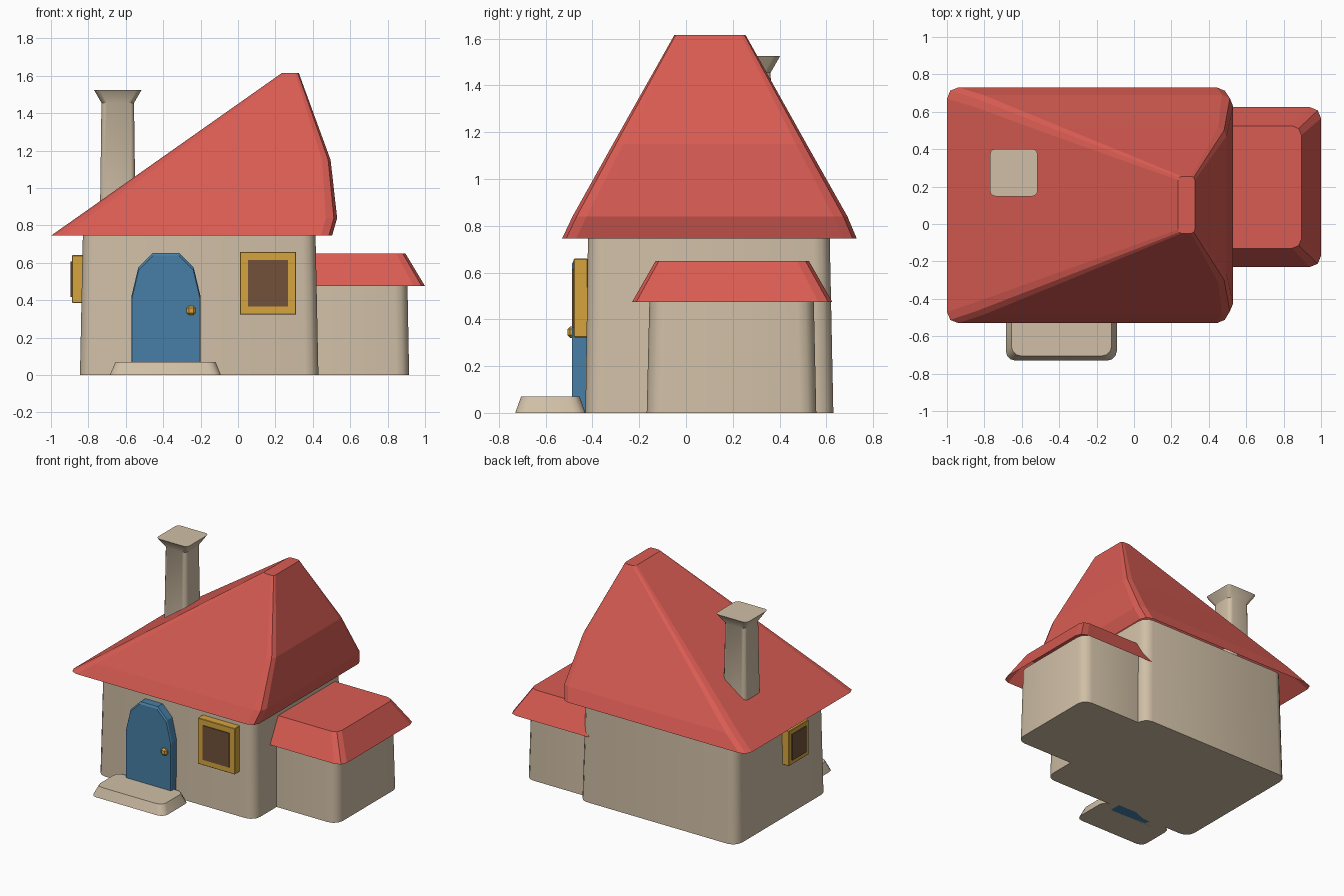
import bpy, bmesh, math

if "Cube" in bpy.data.objects:
    bpy.data.objects.remove(bpy.data.objects["Cube"])


def material(name, r, g, b):
    lin = [((c / 255 + 0.055) / 1.055) ** 2.4 for c in (r, g, b)]
    m = bpy.data.materials.new(name)
    m.diffuse_color = (*lin, 1)
    m.use_nodes = True
    m.node_tree.nodes["Principled BSDF"].inputs["Base Color"].default_value = m.diffuse_color
    return m


PLASTER = material("beige plaster", 208, 191, 166)
RED = material("red roof", 217, 92, 83)
BLUE = material("blue door paint", 71, 127, 166)
GOLD = material("ochre trim", 214, 165, 62)
BROWN = material("brown pane", 114, 81, 58)


def finish(name, bm, mat, smooth=False):
    bmesh.ops.recalc_face_normals(bm, faces=bm.faces)
    mesh = bpy.data.meshes.new(name)
    bm.to_mesh(mesh)
    bm.free()
    mesh.materials.append(mat)
    if smooth:
        mesh.shade_smooth()
        mesh.set_sharp_from_angle(angle=math.radians(31))
    obj = bpy.data.objects.new(name, mesh)
    bpy.context.collection.objects.link(obj)
    return obj


def rounded_ring(x0, x1, y0, y1, r, segs):
    pts = []
    for k, (cx, cy) in enumerate([(x1 - r, y1 - r), (x0 + r, y1 - r),
                                  (x0 + r, y0 + r), (x1 - r, y0 + r)]):
        for i in range(segs + 1):
            a = math.pi / 2 * (k + i / segs)
            pts.append((cx + r * math.cos(a), cy + r * math.sin(a)))
    return pts


def loft(name, rings, mat, segs=3, bottom=True, smooth=True):
    """Stack rounded rectangles given as (x0, x1, y0, y1, z, radius)."""
    bm = bmesh.new()
    loops = [[bm.verts.new((x, y, z)) for x, y in rounded_ring(x0, x1, y0, y1, r, segs)]
             for x0, x1, y0, y1, z, r in rings]
    n = len(loops[0])
    for a, b in zip(loops, loops[1:]):
        for i in range(n):
            j = (i + 1) % n
            bm.faces.new((a[i], a[j], b[j], b[i]))
    bm.faces.new(loops[-1])
    if bottom:
        bm.faces.new(loops[0][::-1])
    else:
        # open underside: orient with a temporary cap
        cap = bm.faces.new(loops[0][::-1])
        bmesh.ops.recalc_face_normals(bm, faces=bm.faces)
        bmesh.ops.delete(bm, geom=[cap], context='FACES_ONLY')
    return finish(name, bm, mat, smooth)


def box(name, lo, hi, mat, bevel=0.0):
    bm = bmesh.new()
    bmesh.ops.create_cube(bm, size=1)
    for v in bm.verts:
        v.co = [(l + h) / 2 + c * (h - l) for l, h, c in zip(lo, hi, v.co)]
    if bevel:
        bmesh.ops.bevel(bm, geom=bm.edges[:], offset=bevel, segments=1, affect='EDGES')
    return finish(name, bm, mat)


# Walls, slightly narrower at the top
loft("main_walls", [(-0.845, 0.43, -0.43, 0.63, 0, 0.07),
                    (-0.828, 0.413, -0.418, 0.613, 0.82, 0.07)], PLASTER)
loft("annex_walls", [(0.25, 0.915, -0.168, 0.557, 0, 0.07),
                     (0.25, 0.905, -0.155, 0.545, 0.54, 0.07)], PLASTER)

# Lopsided main roof: long slope on the left, bulging gable on the right
loft("main_roof", [(-1.0, 0.503, -0.53, 0.73, 0.745, 0.06),
                   (-0.865, 0.53, -0.485, 0.69, 0.84, 0.06),
                   (-0.425, 0.495, -0.312, 0.515, 1.15, 0.045),
                   (0.235, 0.325, -0.05, 0.255, 1.615, 0.02)],
     RED, segs=2, bottom=False, smooth=False)
loft("annex_roof", [(0.3, 1.0, -0.23, 0.625, 0.475, 0.06),
                    (0.3, 0.895, -0.13, 0.525, 0.65, 0.05)],
     RED, segs=2, bottom=False, smooth=False)

# Chimney with flared top
loft("chimney", [(-0.738, -0.548, 0.18, 0.37, 0.85, 0.03),
                 (-0.73, -0.556, 0.188, 0.362, 1.455, 0.03),
                 (-0.77, -0.515, 0.148, 0.402, 1.525, 0.03)], PLASTER)

# Doorstep
loft("doorstep", [(-0.685, -0.092, -0.73, -0.43, 0, 0.05),
                  (-0.655, -0.12, -0.705, -0.455, 0.07, 0.05)], PLASTER)

# Arched door, a mirrored profile with a narrow front chamfer
half = [(0.185, 0), (0.185, 0.42), (0.148, 0.575), (0.07, 0.652)]
outline = half + [(-x, z) for x, z in reversed(half)]
bm = bmesh.new()
layers = [[bm.verts.new((-0.385 + x * s, y, z * s)) for x, z in outline]
          for y, s in ((-0.40, 1), (-0.478, 1), (-0.487, 0.98))]
for v in layers[2]:
    if v.co.z < 0.01:
        v.co.z = 0
for a, b in zip(layers, layers[1:]):
    for i in range(len(a)):
        j = (i + 1) % len(a)
        bm.faces.new((a[i], a[j], b[j], b[i]))
bm.faces.new(layers[0])
bm.faces.new(layers[-1])
finish("door", bm, BLUE)
box("door_knob", (-0.275, -0.507, 0.32), (-0.227, -0.475, 0.37), GOLD, 0.012)


# Windows: frame built around the origin facing -y, then placed
def window(name, loc, rot, s):
    wx, hz = 0.15 * s, 0.168 * s
    bar = 0.043 * s
    parts = [box(name + "_frame", (-wx, -0.03, -hz), (wx, 0.03, hz), GOLD, 0.003),
             box(name + "_pane", (-wx + bar, -0.037, -hz + bar),
                 (wx - bar, -0.029, hz - bar), BROWN)]
    for p in parts:
        p.location = loc
        p.rotation_euler.z = rot


window("front_window", (0.16, -0.45, 0.491), 0, 1)
window("side_window", (-0.858, -0.035, 0.513), -math.pi / 2, 0.76)
